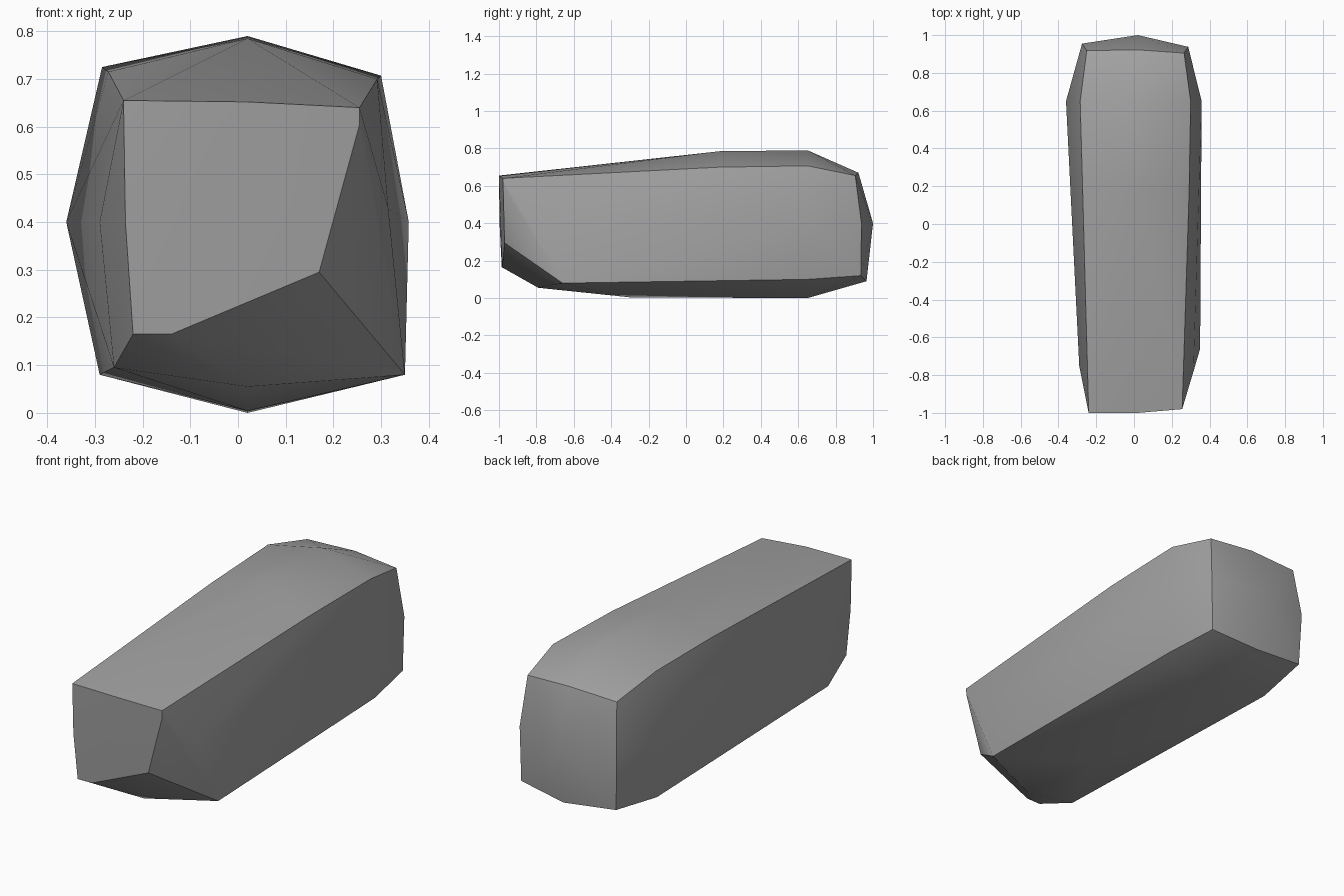
import bpy, bmesh, math

cube = bpy.data.objects.get("Cube")
if cube:
    bpy.data.objects.remove(cube, do_unlink=True)

# One plain grey stone colour
GREY = (0.36, 0.36, 0.36, 1.0)
stone = bpy.data.materials.new("stone grey")
stone.use_nodes = True
stone.diffuse_color = GREY
stone.node_tree.nodes["Principled BSDF"].inputs["Base Color"].default_value = GREY

# Cross-sections of the chiselled block, from front to back
front_face = [(-0.24, -1.0, 0.655), (0.02, -1.0, 0.652), (0.255, -0.98, 0.64),
              (0.255, -0.978, 0.605), (0.17, -0.97, 0.295),
              (-0.14, -0.983, 0.165), (-0.22, -0.985, 0.165), (-0.236, -0.997, 0.4)]
front_chamfer = [(-0.29, -0.75, 0.4), (-0.26, -0.78, 0.095), (0.02, -0.79, 0.055),
                 (0.35, -0.66, 0.08), (0.315, -0.78, 0.43)]
middle = [(-0.272, 0.18, 0.715), (0.02, 0.18, 0.785), (0.292, 0.18, 0.70),
          (0.02, -0.3, 0.004)]
shoulder = [(-0.285, 0.65, 0.725), (0.02, 0.65, 0.79), (0.30, 0.65, 0.707),
            (0.358, 0.65, 0.4), (0.32, 0.65, 0.10), (0.02, 0.65, 0.0),
            (-0.29, 0.65, 0.08), (-0.36, 0.65, 0.4)]
back_face = [(-0.25, 0.918, 0.66), (0.02, 0.922, 0.67), (0.265, 0.905, 0.655),
             (0.287, 0.938, 0.4), (0.28, 0.935, 0.12), (0.02, 0.965, 0.09),
             (-0.265, 0.945, 0.12), (-0.275, 0.955, 0.4), (0.02, 1.0, 0.4)]

# Wrap the sections in a convex skin
bm = bmesh.new()
for section in (front_face, front_chamfer, middle, shoulder, back_face):
    for point in section:
        bm.verts.new(point)
bmesh.ops.convex_hull(bm, input=bm.verts[:])
loose = [v for v in bm.verts if not v.link_faces]
bmesh.ops.delete(bm, geom=loose, context='VERTS')
bmesh.ops.recalc_face_normals(bm, faces=bm.faces[:])

mesh = bpy.data.meshes.new("stone_block")
bm.to_mesh(mesh)
bm.free()
mesh.materials.append(stone)
block = bpy.data.objects.new("stone_block", mesh)
bpy.context.collection.objects.link(block)

# Smooth the gentle bulges, keep the chiselled edges crisp
bpy.ops.object.select_all(action='DESELECT')
block.select_set(True)
bpy.context.view_layer.objects.active = block
bpy.ops.object.shade_smooth_by_angle(angle=math.radians(35))
